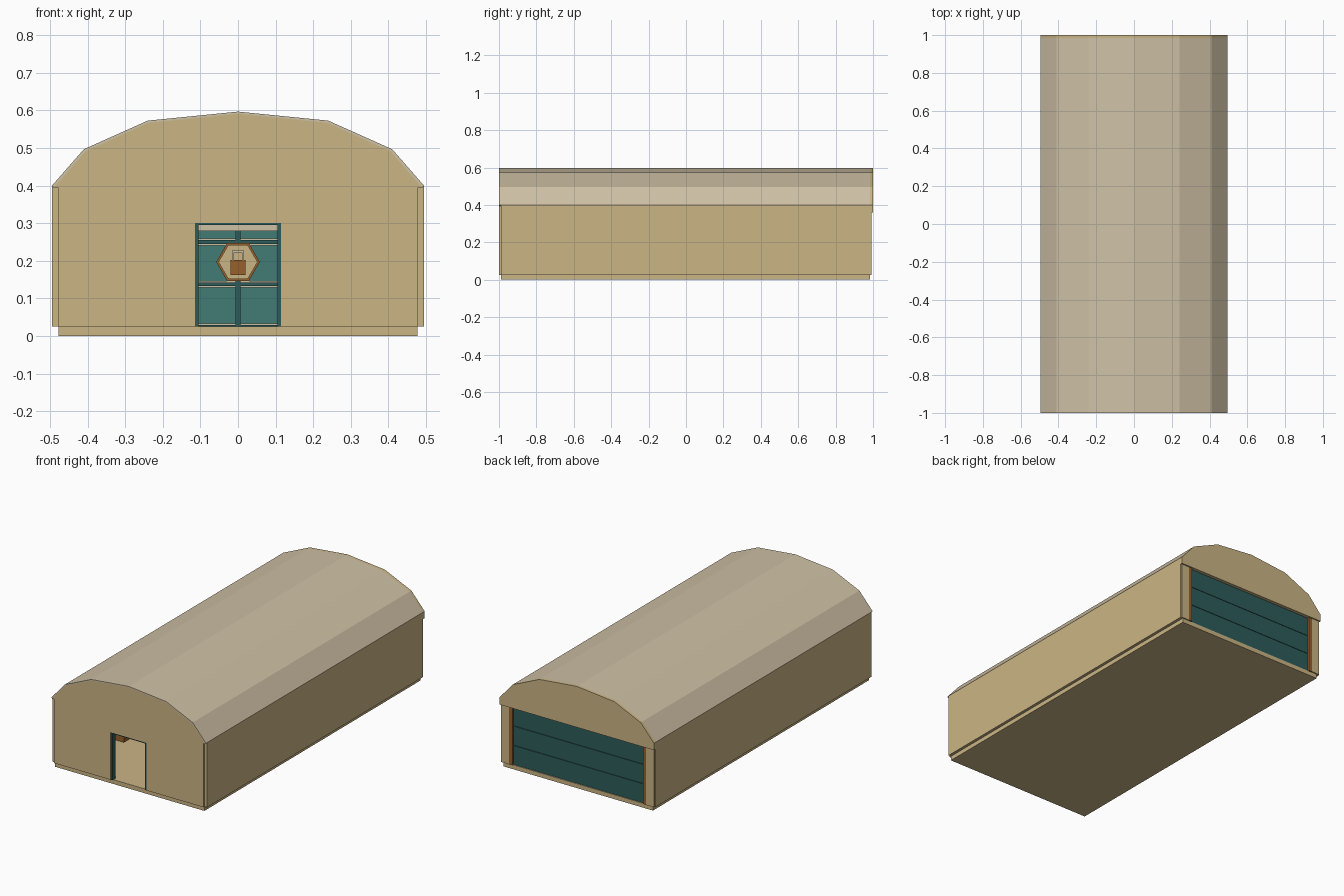
import bpy, bmesh, math

if "Cube" in bpy.data.objects:
    bpy.data.objects.remove(bpy.data.objects["Cube"])


def lin(c):
    c /= 255
    return c / 12.92 if c <= 0.04045 else ((c + 0.055) / 1.055) ** 2.4


def material(name, r, g, b):
    m = bpy.data.materials.new(name)
    m.diffuse_color = (lin(r), lin(g), lin(b), 1)
    m.use_nodes = True
    m.node_tree.nodes["Principled BSDF"].inputs["Base Color"].default_value = m.diffuse_color
    return m


SAND = material("sand", 203, 181, 133)
ROOF = material("pale_roof", 207, 193, 165)
TEAL = material("teal", 66, 124, 117)
DARK = material("dark_teal", 44, 92, 90)
BROWN = material("brown", 152, 96, 44)


def prism(name, outline, y0, y1, mat):
    """Extrude an (x, z) outline from y0 to y1."""
    bm = bmesh.new()
    face = bm.faces.new([bm.verts.new((x, y0, z)) for x, z in outline])
    ext = bmesh.ops.extrude_face_region(bm, geom=[face])
    for v in ext["geom"]:
        if isinstance(v, bmesh.types.BMVert):
            v.co.y = y1
    bmesh.ops.recalc_face_normals(bm, faces=bm.faces)
    me = bpy.data.meshes.new(name)
    bm.to_mesh(me)
    bm.free()
    me.materials.append(mat)
    ob = bpy.data.objects.new(name, me)
    bpy.context.collection.objects.link(ob)
    return ob


def box(name, x0, x1, y0, y1, z0, z1, mat):
    return prism(name, [(x0, z0), (x1, z0), (x1, z1), (x0, z1)], y0, y1, mat)


def pair(name, x0, x1, y0, y1, z0, z1, mat):
    box(name + "_right", x0, x1, y0, y1, z0, z1, mat)
    box(name + "_left", -x1, -x0, y0, y1, z0, z1, mat)


def hexagon(r):
    return [(r * math.cos(i * math.pi / 3), 0.197 + r * math.sin(i * math.pi / 3))
            for i in range(6)]


# Faceted arch, right eave to left eave
half = [(0.495, 0.4), (0.41, 0.497), (0.24, 0.573)]
arch = half + [(0, 0.597)] + [(-x, z) for x, z in reversed(half)]
inner = [(x * 0.99, z - 0.006) for x, z in arch]

# Floor slab, side walls and roof shell
box("floor_slab", -0.478, 0.478, -0.99, 0.985, 0, 0.025, SAND)
pair("side_wall", 0.478, 0.495, -0.99, 0.985, 0.025, 0.4, SAND)
prism("roof_shell", arch + inner[::-1], -0.992, 0.985, ROOF)

# Front wall with its door opening
opening = [(-0.115, 0.025), (-0.115, 0.3), (0.115, 0.3), (0.115, 0.025)]
prism("front_wall", [(0.478, 0.025), (0.478, 0.394)] + inner
      + [(-0.478, 0.394), (-0.478, 0.025)] + opening, -1, -0.98, SAND)
prism("front_roof_rim", arch + inner[::-1], -1, -0.992, ROOF)
pair("front_door_jamb", 0.105, 0.115, -0.999, -0.972, 0.025, 0.3, DARK)
box("front_door_head", -0.105, 0.105, -0.999, -0.975, 0.296, 0.3, DARK)
box("front_shutter_box", -0.105, 0.105, -0.975, -0.95, 0.28, 0.298, ROOF)

# Back gable overhanging the wide door
prism("back_gable", [(0.495, 0.36)] + arch + [(-0.495, 0.36)], 0.98, 1, SAND)
pair("back_pillar", 0.44, 0.49, 0.965, 0.992, 0.025, 0.36, SAND)
pair("back_door_frame", 0.418, 0.44, 0.965, 0.992, 0.025, 0.36, BROWN)

# Sectional back door: dark outside, lighter lining with rails inside
for i in range(3):
    z = 0.025 + i * 0.1125
    box(f"door_panel_{i}", -0.418, 0.418, 0.962, 0.98, z, z + 0.11, DARK)
    box(f"door_lining_{i}", -0.418, 0.418, 0.955, 0.962, z, z + 0.1125, TEAL)
    box(f"door_rail_{i}", -0.418, 0.418, 0.948, 0.955, z - 0.009 * (i > 0), z + 0.009, ROOF)
    box(f"door_rail_strip_{i}", -0.418, 0.418, 0.944, 0.948, z - 0.005 * (i > 0), z + 0.005, DARK)
box("door_backing", -0.418, 0.418, 0.96, 0.97, 0.025, 0.362, DARK)
box("door_mullion", -0.006, 0.006, 0.942, 0.955, 0.025, 0.28, DARK)

# Hexagonal lock plate on the inside of the back door
prism("lock_plate_border", hexagon(0.058), 0.934, 0.942, BROWN)
prism("lock_plate", hexagon(0.052), 0.93, 0.934, SAND)
box("padlock_body", -0.02, 0.02, 0.92, 0.93, 0.162, 0.202, BROWN)
pair("padlock_shackle", 0.011, 0.016, 0.923, 0.93, 0.202, 0.226, ROOF)
box("padlock_shackle_top", -0.016, 0.016, 0.923, 0.93, 0.222, 0.227, ROOF)

# Crate stored beside the entrance
box("storage_crate", -0.45, -0.325, -0.58, -0.4, 0.025, 0.13, BROWN)
